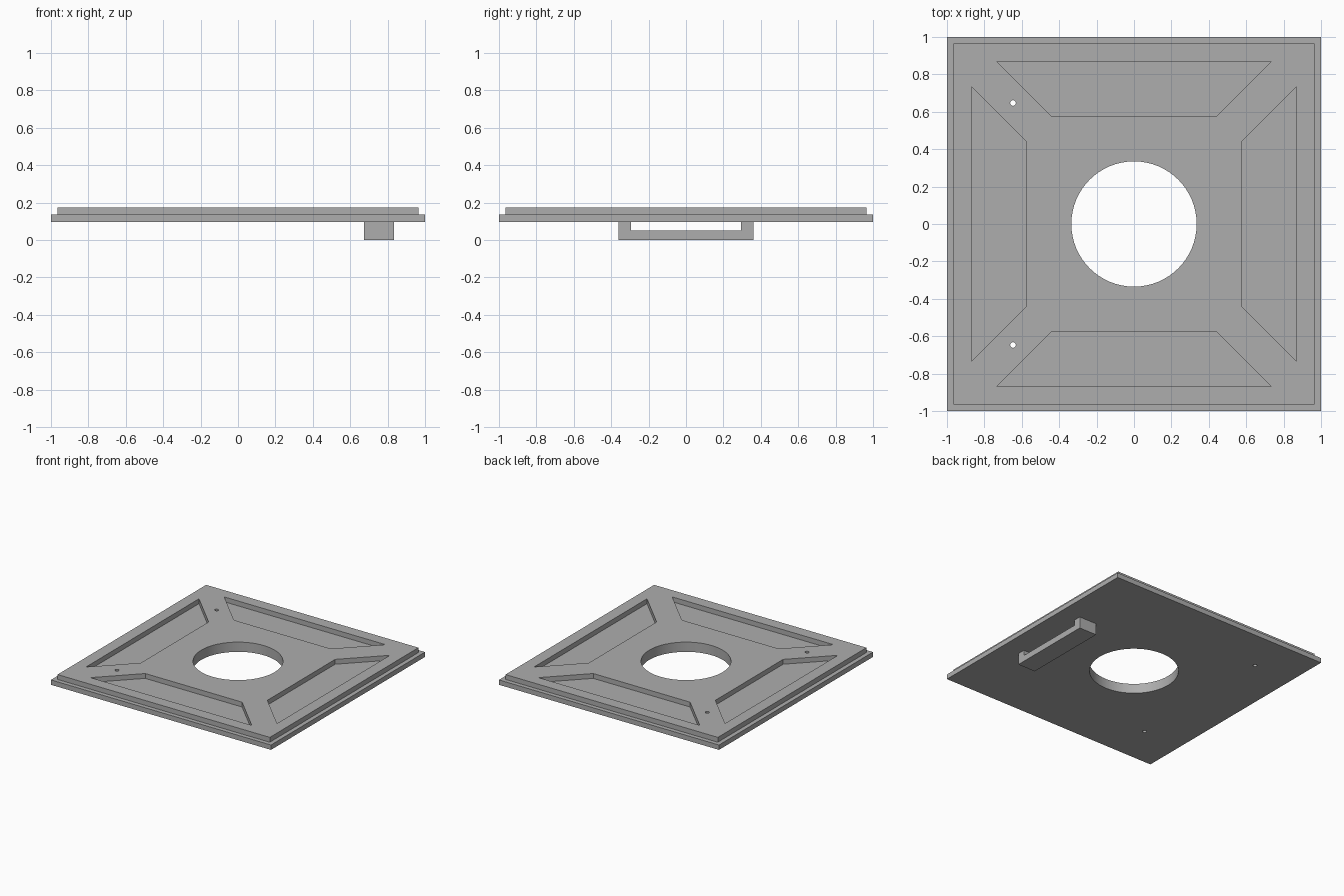
import bpy, bmesh, math
from mathutils import Matrix, Vector

cube = bpy.data.objects.get("Cube")
if cube:
    bpy.data.objects.remove(cube, do_unlink=True)

BOTTOM, STEP, TOP = 0.095, 0.135, 0.175
HOLE_SEGMENTS = 64

grey = bpy.data.materials.new("plain grey")
grey.use_nodes = True
grey.diffuse_color = (0.42, 0.42, 0.42, 1)
grey.node_tree.nodes["Principled BSDF"].inputs["Base Color"].default_value = grey.diffuse_color


def add_prism(bm, points, direction):
    """Extrude a closed outline along a direction."""
    face = bm.faces.new([bm.verts.new(p) for p in points])
    result = bmesh.ops.extrude_face_region(bm, geom=[face], use_keep_orig=True)
    moved = [v for v in result["geom"] if isinstance(v, bmesh.types.BMVert)]
    bmesh.ops.translate(bm, verts=moved, vec=direction)


def add_cylinder(bm, x, y, radius, segments):
    angles = [2 * math.pi * i / segments for i in range(segments)]
    points = [(x + radius * math.cos(a), y + radius * math.sin(a), 0) for a in angles]
    add_prism(bm, points, (0, 0, 0.3))


def make_object(name, bm):
    bmesh.ops.recalc_face_normals(bm, faces=bm.faces)
    mesh = bpy.data.meshes.new(name)
    bm.to_mesh(mesh)
    bm.free()
    mesh.materials.append(grey)
    obj = bpy.data.objects.new(name, mesh)
    bpy.context.collection.objects.link(obj)
    return obj


def square(half, z):
    return [(-half, -half, z), (half, -half, z), (half, half, z), (-half, half, z)]


# Stepped plate: wide flange with a slightly smaller raised panel
bm = bmesh.new()
add_prism(bm, square(1, BOTTOM), (0, 0, STEP - BOTTOM))
bm.faces.ensure_lookup_table()
upper = max(bm.faces, key=lambda f: f.calc_center_median().z)
bmesh.ops.recalc_face_normals(bm, faces=bm.faces)
bmesh.ops.inset_region(bm, faces=[upper], thickness=0.05)
raised = bmesh.ops.extrude_face_region(bm, geom=[upper])
verts = [v for v in raised["geom"] if isinstance(v, bmesh.types.BMVert)]
bmesh.ops.translate(bm, verts=verts, vec=(0, 0, TOP - STEP))
bmesh.ops.delete(bm, geom=[upper] if upper.is_valid else [], context="FACES")
plate = make_object("plate", bm)

# Cutter: round centre opening, two pin holes and four trapezoid pockets
bm = bmesh.new()
add_cylinder(bm, 0, 0, 0.335, HOLE_SEGMENTS)
for side in (-1, 1):
    add_cylinder(bm, -0.647, side * 0.647, 0.015, 24)
pocket = [(-0.44, 0.575), (0.44, 0.575), (0.733, 0.868), (-0.733, 0.868)]
for quarter in range(4):
    turn = Matrix.Rotation(quarter * math.pi / 2, 3, "Z")
    add_prism(bm, [turn @ Vector((x, y, STEP)) for x, y in pocket], (0, 0, 0.1))
cutter = make_object("opening_cutter", bm)
cutter.hide_render = True

cut = plate.modifiers.new("openings", "BOOLEAN")
cut.operation = "DIFFERENCE"
cut.solver = "EXACT"
cut.object = cutter
bpy.ops.object.select_all(action="DESELECT")
bpy.context.view_layer.objects.active = plate
plate.select_set(True)
bpy.ops.object.modifier_apply(modifier=cut.name)
bpy.data.objects.remove(cutter, do_unlink=True)
bpy.ops.object.shade_smooth_by_angle(angle=math.radians(30))

# U-shaped handle under the left side
half = [(0.36, BOTTOM), (0.36, 0), (-0.36, 0), (-0.36, BOTTOM),
        (-0.295, BOTTOM), (-0.295, 0.05), (0.295, 0.05), (0.295, BOTTOM)]
bm = bmesh.new()
add_prism(bm, [(0.675, y, z) for y, z in half], (0.16, 0, 0))
make_object("handle", bm)
